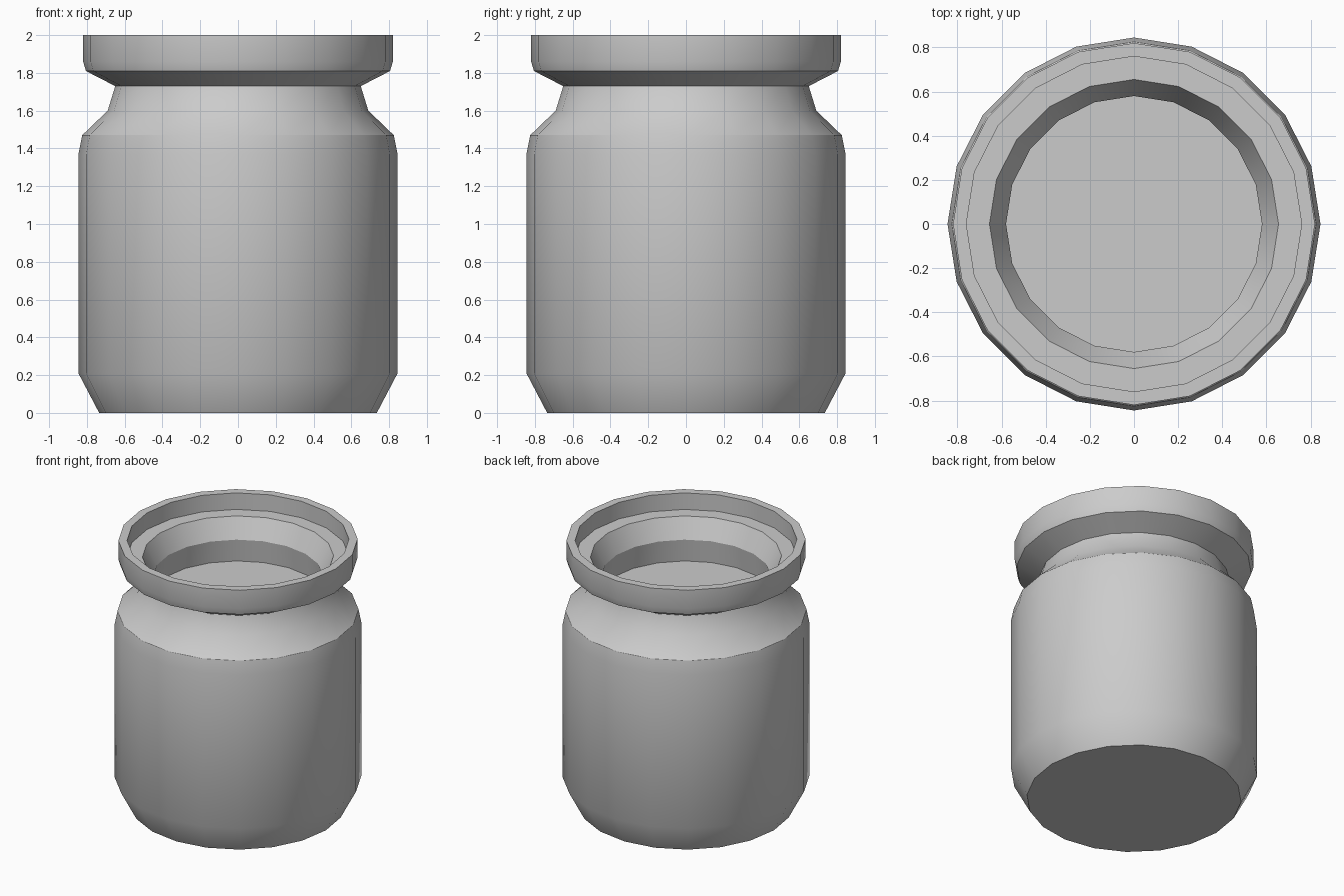
import bpy, bmesh
from math import cos, sin, pi, radians

if "Cube" in bpy.data.objects:
    bpy.data.objects.remove(bpy.data.objects["Cube"])

SIDES = 20


def lathe(name, profile):
    """Revolve an (r, z) profile around z and cap both ends."""
    bm = bmesh.new()
    rings = [[bm.verts.new((r * cos(2 * pi * i / SIDES), r * sin(2 * pi * i / SIDES), z))
              for i in range(SIDES)] for r, z in profile]
    for a, b in zip(rings, rings[1:]):
        for i in range(SIDES):
            j = (i + 1) % SIDES
            bm.faces.new((a[i], a[j], b[j], b[i]))
    bm.faces.new(rings[0][::-1])
    bm.faces.new(rings[-1])
    bmesh.ops.recalc_face_normals(bm, faces=bm.faces)
    mesh = bpy.data.meshes.new(name)
    bm.to_mesh(mesh)
    bm.free()
    obj = bpy.data.objects.new(name, mesh)
    bpy.context.collection.objects.link(obj)
    bpy.ops.object.select_all(action='DESELECT')
    obj.select_set(True)
    bpy.context.view_layer.objects.active = obj
    bpy.ops.object.shade_smooth_by_angle(angle=radians(30))
    return obj


# Outside of the jar, from the base up to the lip
outer = [(0.735, 0), (0.845, 0.21), (0.845, 1.37), (0.825, 1.47), (0.69, 1.60),
         (0.65, 1.73), (0.805, 1.81), (0.82, 1.86), (0.82, 2.0)]
# Inside of the lip: lid seat, throat, and the flat filling inside the neck
inner = [(0.76, 2.0), (0.76, 1.875), (0.655, 1.875), (0.58, 1.73), (0.60, 1.56)]
lathe("jar", outer + inner)
